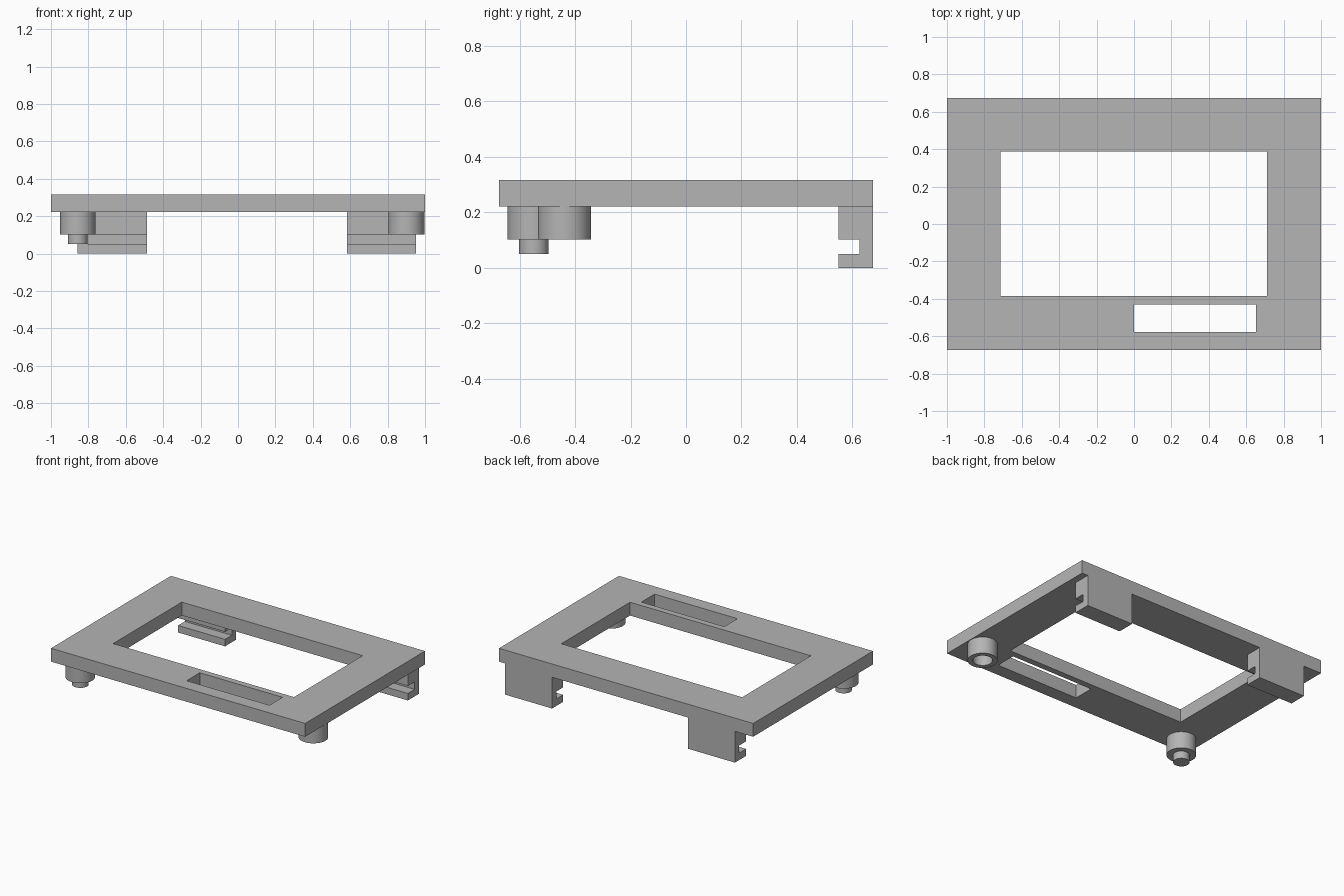
import bpy
import bmesh
from math import cos, sin, tau, radians
from mathutils import Matrix

if "Cube" in bpy.data.objects:
    bpy.data.objects.remove(bpy.data.objects["Cube"])

grey = bpy.data.materials.new("plain grey")
grey.use_nodes = True
grey.diffuse_color = (0.46, 0.46, 0.46, 1)
grey.node_tree.nodes["Principled BSDF"].inputs["Base Color"].default_value = grey.diffuse_color


def rect(x0, x1, y0, y1):
    return [(x0, y0), (x1, y0), (x1, y1), (x0, y1)]


def circle(x, y, r, n=48):
    return [(x + r * cos(tau * i / n), y + r * sin(tau * i / n)) for i in range(n)]


def extrude(name, outlines, low, high, along_x=False):
    """Extrude a filled profile; inner outlines become holes."""
    curve = bpy.data.curves.new(name, "CURVE")
    curve.dimensions = "2D"
    curve.fill_mode = "BOTH"
    curve.extrude = (high - low) / 2
    for points in outlines:
        spline = curve.splines.new("POLY")
        spline.points.add(len(points) - 1)
        for p, (u, v) in zip(spline.points, points):
            p.co = (u, v, 0, 1)
        spline.use_cyclic_u = True
    temp = bpy.data.objects.new(name, curve)
    bpy.context.collection.objects.link(temp)
    bpy.context.view_layer.update()
    mesh = bpy.data.meshes.new_from_object(temp.evaluated_get(bpy.context.evaluated_depsgraph_get()))
    bpy.data.objects.remove(temp)
    bpy.data.curves.remove(curve)

    # Weld caps to walls, merge flat triangles, and place
    bm = bmesh.new()
    bm.from_mesh(mesh)
    bmesh.ops.remove_doubles(bm, verts=bm.verts, dist=0.0005)
    bmesh.ops.recalc_face_normals(bm, faces=bm.faces)
    matrix = Matrix.Translation((0, 0, (low + high) / 2))
    if along_x:  # profile (u, v) becomes (y, z)
        matrix = Matrix(((0, 0, 1, 0), (1, 0, 0, 0), (0, 1, 0, 0), (0, 0, 0, 1))) @ matrix
    bm.transform(matrix)
    bm.to_mesh(mesh)
    bm.free()
    mesh.materials.clear()
    mesh.materials.append(grey)
    obj = bpy.data.objects.new(name, mesh)
    mesh.name = name
    bpy.context.collection.objects.link(obj)
    bpy.ops.object.select_all(action="DESELECT")
    obj.select_set(True)
    bpy.context.view_layer.objects.active = obj
    bpy.ops.object.shade_smooth_by_angle(angle=radians(30))
    return obj


UNDER, TOP, BACK = 0.222, 0.317, 0.674

# Frame plate with the main window and the long slot
extrude("frame_plate", [rect(-1, 1, -BACK, BACK),
                        rect(-0.713, 0.711, -0.386, 0.387),
                        rect(0, 0.652, -0.578, -0.43)], UNDER, TOP)

# Hooked clips along the back edge
hook = [(BACK, 0), (BACK, UNDER), (0.55, UNDER), (0.55, 0.103),
        (0.626, 0.103), (0.626, 0.05), (0.55, 0.05), (0.55, 0)]
for name, x0, x1 in (("right_clip", -0.857, -0.487), ("left_clip", 0.582, 0.952)):
    extrude(name, [hook], x0, x1, along_x=True)

# Right stud with its locating pin
extrude("right_stud", [circle(-0.857, -0.549, 0.095)], 0.103, UNDER)
extrude("right_pin", [circle(-0.857, -0.549, 0.053)], 0.05, 0.103)

# Left hollow stud
extrude("left_socket", [circle(0.9, -0.438, 0.096), circle(0.9, -0.438, 0.063)], 0.103, UNDER)
